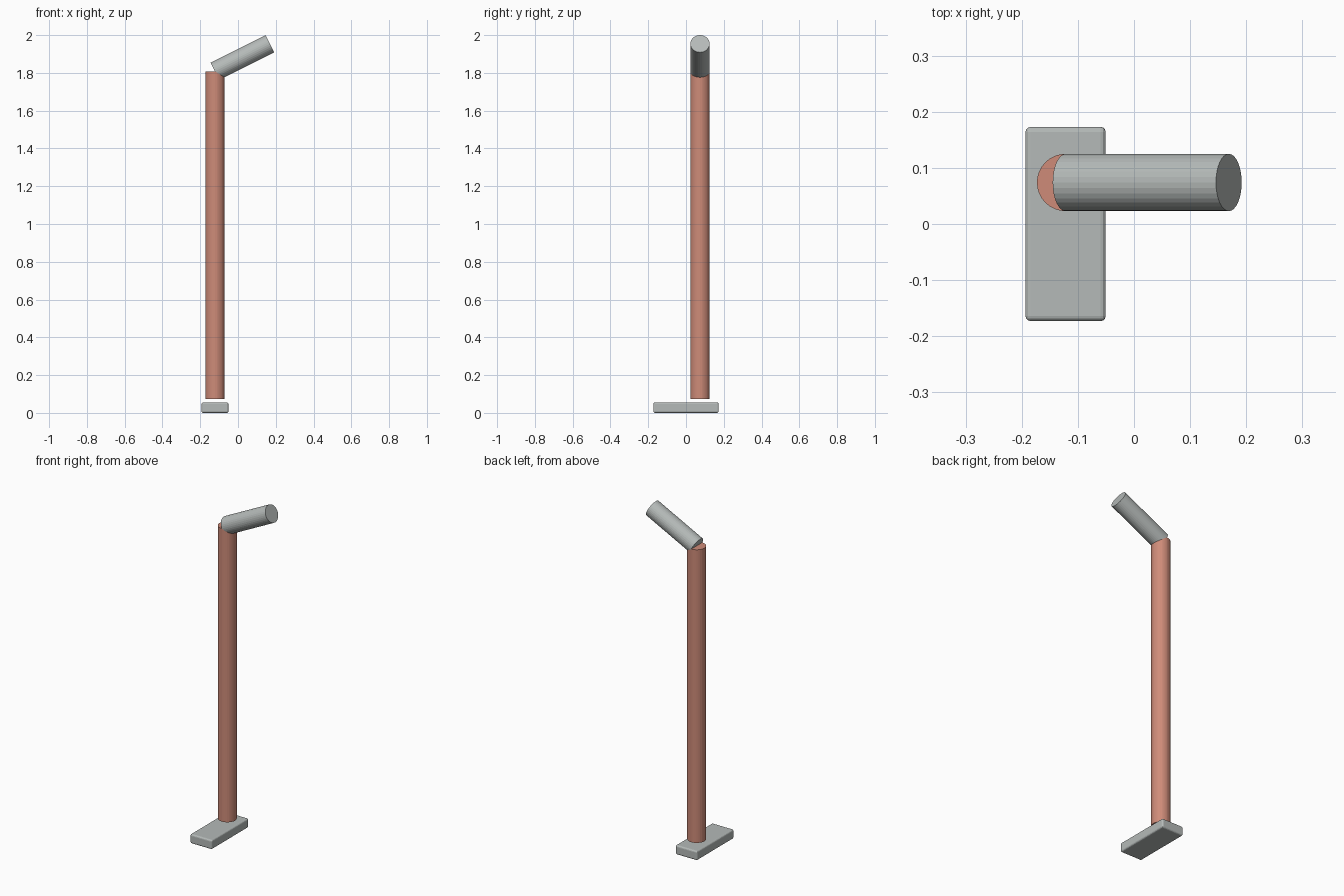
import bpy
from mathutils import Vector

cube = bpy.data.objects.get("Cube")
if cube:
    bpy.data.objects.remove(cube, do_unlink=True)


def material(name, rgb):
    mat = bpy.data.materials.new(name)
    mat.use_nodes = True
    mat.diffuse_color = (*rgb, 1)
    mat.node_tree.nodes["Principled BSDF"].inputs["Base Color"].default_value = (*rgb, 1)
    return mat


def rod(name, start, end, radius, mat):
    """Flat-shaded cylinder running between two points."""
    start, end = Vector(start), Vector(end)
    axis = end - start
    bpy.ops.mesh.primitive_cylinder_add(vertices=32, radius=radius, depth=axis.length,
                                        location=(start + end) / 2)
    obj = bpy.context.object
    obj.name = name
    obj.rotation_euler = axis.to_track_quat("Z", "Y").to_euler()
    obj.data.materials.append(mat)
    return obj


grey = material("light grey metal", (0.46, 0.49, 0.48))
clay = material("terracotta", (0.62, 0.26, 0.19))

RADIUS = 0.051
X, Y = -0.122, 0.074
JOINT = (X, Y, 1.808)

# Base plate with softly rounded edges
bpy.ops.mesh.primitive_cube_add(size=1, location=(X, 0, 0.0275))
base = bpy.context.object
base.name = "base_plate"
base.scale = (0.143, 0.346, 0.055)
bpy.ops.object.transform_apply(location=False, rotation=False, scale=True)
base.data.materials.append(grey)
bevel = base.modifiers.new("rounded_edges", "BEVEL")
bevel.width = 0.009
bevel.segments = 3

# Upright post, floating just above the plate
rod("post", (X, Y, 0.073), JOINT, RADIUS, clay)

# Tilted head starting at the top of the post
rod("tilted_head", JOINT, (0.169, Y, 1.9545), RADIUS, grey)
